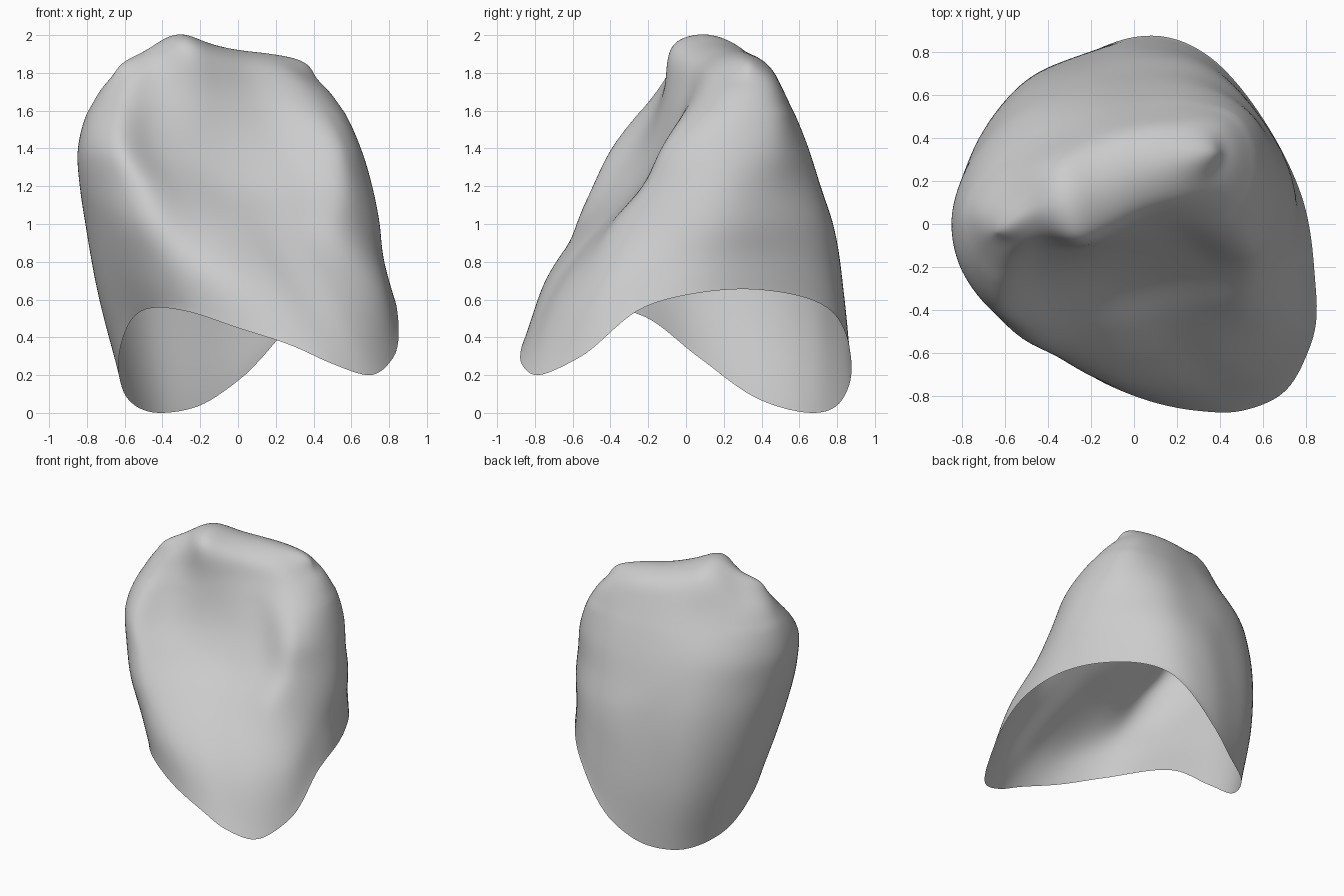
import bpy
import bmesh
from mathutils import Vector

STEPS_AROUND = 9   # samples between neighbouring section points
STEPS_UP = 10      # samples between neighbouring sections
RIDGE_LIFT = 0.06


def section(xs, ys, zs):
    """Closed cross-section, given in hundredths; zs may be one level."""
    if not isinstance(zs, list):
        zs = [zs] * len(xs)
    return [Vector(point) / 100 for point in zip(xs, ys, zs)]


def slope(a, b, c):
    """Direction of travel at b, allowing for uneven spacing."""
    first = max((b - a).length, 1e-6)
    second = max((c - b).length, 1e-6)
    return ((b - a) * (second / first) + (c - b) * (first / second)) / (first + second)


def spline(before, start, end, after, t):
    """Smooth curve from start to end, steered by both neighbours."""
    bend = end - start
    tangent_in = slope(before, start, end) * bend.length
    tangent_out = slope(start, end, after) * bend.length
    return (start + tangent_in * t
            + (bend * 3 - tangent_in * 2 - tangent_out) * t ** 2
            + (tangent_in + tangent_out - bend * 2) * t ** 3)


def smooth_loop(points):
    """Closed loop sampled smoothly through its section points."""
    count = len(points)
    loop = []
    for i in range(count):
        neighbours = [points[(i + k) % count] for k in (-1, 0, 1, 2)]
        loop += [spline(*neighbours, s / STEPS_AROUND) for s in range(STEPS_AROUND)]
    return loop


# Wavy open neck of the crown, with a long lip at the back and one at the front
neck = section(
    [79, 65, 35, 0, -20, -41, -58, -63, -55, -28, 0, 30, 50, 69, 82, 84],
    [10, 41, 78, 87, 80, 67, 39, 6, -22, -65, -80, -87, -87, -79, -57, -22],
    [64, 65, 53, 17, 4, 0, 7, 30, 51, 54, 45, 35, 26, 20, 29, 56])

# Body sections: the front is a hollow between two side ridges
waist = section(
    [75, 61, 32, 5, -20, -52, -74, -81, -71, -44, -20, 2, 15, 33, 53, 70],
    [15, 47, 74, 78, 74, 63, 37, 5, -28, -58, -54, -48, -44, -41, -38, -15], 100)
hollow = section(
    [71, 58, 30, 0, -25, -54, -75, -84, -77, -51, -30, -8, 8, 32, 56, 67],
    [20, 48, 69, 71, 68, 57, 33, 4, -25, -50, -39, -29, -25, -23, -21, -5], 120)
shoulder = section(
    [65, 56, 28, 0, -25, -51, -75, -85, -79, -62, -43, -18, 0, 26, 54, 62],
    [23, 49, 64, 64, 61, 52, 29, 2, -24, -40, -28, -19, -14, -10, -12, 0], 140)
upper = section(
    [49, 43, 18, -5, -23, -42, -63, -74, -71, -60, -44, -22, -8, 10, 36, 45],
    [33, 47, 52, 50, 46, 38, 22, 5, -7, -16, -12, -11, -6, 2, 9, 18], 170)
edge = section(
    [42, 37, 16, -5, -20, -37, -55, -66, -66, -57, -43, -27, -12, 4, 25, 37],
    [33, 42, 44, 40, 34, 26, 15, 3, -5, -9, -3, -8, -2, 7, 16, 24],
    [177, 179, 184, 187, 190, 195, 183, 179, 178, 179, 189, 196, 190, 186, 184, 179])

# Bulge halfway between the neck and the waist
bulge = section(
    [76, 62, 34, 0, -23, -49, -68, -74, -64, -37, -10, 18, 34, 53, 74, 77],
    [12, 44, 76, 84, 79, 68, 40, 5, -26, -61, -73, -74, -72, -68, -48, -18], 0)
for point, low, high in zip(bulge, neck, waist):
    point.z = (low.z + high.z) / 2

# Biting ridge: opposite edge points meet in the middle
count = len(edge)
ridge = [(edge[i] + edge[-i]) / 2 + Vector((0, 0, RIDGE_LIFT)) for i in range(count)]
for end in (0, count // 2):
    ridge[end] = (edge[end] + ridge[end - 1]) / 2

# Sections carried on past both ends so the surface leaves them smoothly
below = [a * 2 - b for a, b in zip(neck, bulge)]
beyond = [edge[-i] for i in range(count)]
loops = [smooth_loop(row) for row in
         (below, neck, bulge, waist, hollow, shoulder, upper, edge, ridge, beyond)]

rings = []
for k in range(1, len(loops) - 2):
    for s in range(STEPS_UP):
        rings.append([spline(*column, s / STEPS_UP)
                      for column in zip(*loops[k - 1:k + 3])])
rings.append(loops[-2])

# Skin the rings into one open shell
bm = bmesh.new()
grid = [[bm.verts.new(point) for point in ring] for ring in rings]
around = len(grid[0])
for lower, higher in zip(grid, grid[1:]):
    for i in range(around):
        j = (i + 1) % around
        bm.faces.new((lower[i], lower[j], higher[j], higher[i]))
bmesh.ops.remove_doubles(bm, verts=grid[-1], dist=0.0005)
for vert in grid[0]:
    vert.co.z = max(vert.co.z, 0)

# Soften the body and, more strongly, the biting ridge; the rim stays as it is
body = [v for v in bm.verts if not v.is_boundary]
top = [v for v in body if v.co.z > 1.6]
for group, passes in ((body, 8), (top, 14)):
    for _ in range(passes):
        bmesh.ops.smooth_vert(bm, verts=group, factor=0.5,
                              use_axis_x=True, use_axis_y=True, use_axis_z=True)
bmesh.ops.recalc_face_normals(bm, faces=bm.faces)
for face in bm.faces:
    face.smooth = True

default_cube = bpy.data.objects.get("Cube")
if default_cube:
    bpy.data.objects.remove(default_cube, do_unlink=True)

mesh = bpy.data.meshes.new("tooth_crown")
bm.to_mesh(mesh)
bm.free()
crown = bpy.data.objects.new("tooth_crown", mesh)
bpy.context.collection.objects.link(crown)

# Plain pale grey enamel
enamel = bpy.data.materials.new("pale_grey_enamel")
enamel.use_nodes = True
colour = (0.6, 0.6, 0.6, 1)
enamel.diffuse_color = colour
enamel.node_tree.nodes["Principled BSDF"].inputs["Base Color"].default_value = colour
mesh.materials.append(enamel)
